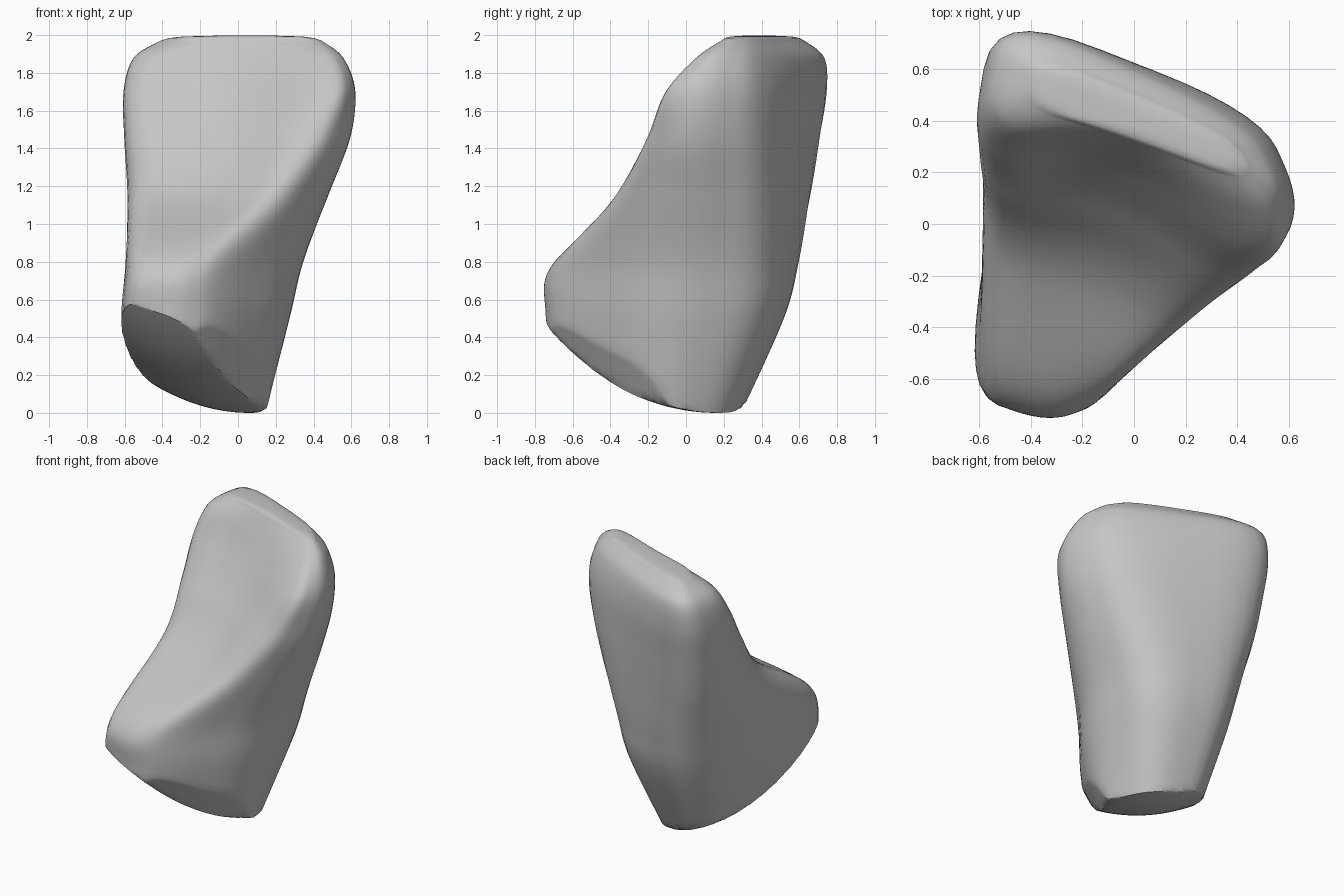
import bpy
import bmesh
from mathutils import Vector

cube = bpy.data.objects.get("Cube")
if cube:
    bpy.data.objects.remove(cube, do_unlink=True)

# Height, then corners: back left, back right, right, front right, front middle, front left
SECTIONS = [
    (0.00, (-.36, .32), (.07, .25), (.18, -.16), (-.14, -.62), (-.38, -.70), (-.66, -.58)),
    (0.50, (-.45, .56), (.22, .45), (.30, -.15), (-.12, -.69), (-.35, -.76), (-.67, -.64)),
    (0.80, (-.51, .66), (.30, .48), (.37, -.11), (-.08, -.66), (-.30, -.71), (-.63, -.61)),
    (1.15, (-.54, .74), (.40, .47), (.51, -.03), (.20, -.43), (-.13, -.21), (-.61, -.10)),
    (1.45, (-.55, .80), (.47, .45), (.63, .02), (.40, -.27), (-.10, .06), (-.63, .12)),
    (1.70, (-.54, .84), (.49, .43), (.65, .08), (.52, -.17), (-.10, .24), (-.64, .27)),
    (1.88, (-.50, .82), (.44, .40), (.58, .14), (.48, .02), (-.08, .32), (-.58, .37)),
    (1.97, (-.40, .68), (.34, .37), (.46, .22), (.40, .17), (-.05, .34), (-.42, .45)),
]
ROUND = 0.4
STEPS = 8


def spline(p, q, r, s, t):
    """Smooth interpolation from q to r."""
    return q + 0.5 * t * (r - p + t * (2 * p - 5 * q + 4 * r - s + t * (3 * (q - r) + s - p)))


def rounded(corners):
    """Polygon with each corner replaced by a soft curve."""
    ring = []
    n = len(corners)
    for i, c in enumerate(corners):
        a = c.lerp(corners[i - 1], ROUND)
        b = c.lerp(corners[(i + 1) % n], ROUND)
        for k in range(STEPS):
            t = k / (STEPS - 1)
            ring.append(a.lerp(c, t).lerp(c.lerp(b, t), t))
        end = corners[(i + 1) % n].lerp(c, ROUND)
        ring.append(b.lerp(end, 0.5))
    return ring


def shrunk(ring, amount, lift=0.0):
    mid = sum(ring, Vector()) / len(ring)
    return [mid.lerp(p, amount) + Vector((0, 0, lift)) for p in ring]


def floor(p):
    """Shallow bowl with a chipped right edge, forming the underside."""
    bowl = 0.58 * (p.x - 0.06) ** 2 + 0.5 * (p.y - 0.16) ** 2
    return bowl + 1.5 * max(0, p.x - 0.6 * p.y - 0.2)


# Body rings, blended between the sections
keys = [rounded([Vector((x, y, s[0])) for x, y in s[1:]]) for s in SECTIONS]
rings = []
last = len(keys) - 1
for i in range(last):
    quad = [keys[max(i - 1, 0)], keys[i], keys[i + 1], keys[min(i + 2, last)]]
    for k in range(12):
        rings.append([spline(*pts, k / 12) for pts in zip(*quad)])
rings.append(keys[-1])

# Closing rings below and on the crown
rings = [shrunk(rings[0], k / 16) for k in range(1, 16)] + rings
rings += [shrunk(keys[-1], f, h) for f, h in ((.9, .014), (.75, .022), (.5, .026), (.2, .028))]

bm = bmesh.new()
loops = []
for ring in rings:
    loops.append([bm.verts.new((p.x, p.y, max(p.z, floor(p)))) for p in ring])
for low, high in zip(loops, loops[1:]):
    for j in range(len(low)):
        bm.faces.new((low[j - 1], low[j], high[j], high[j - 1]))
bm.faces.new(loops[0])
bm.faces.new(loops[-1])
bmesh.ops.recalc_face_normals(bm, faces=bm.faces)

mesh = bpy.data.meshes.new("rock")
bm.to_mesh(mesh)
bm.free()
rock = bpy.data.objects.new("rock", mesh)
bpy.context.collection.objects.link(rock)

# Plain stone colour
stone = bpy.data.materials.new("stone_grey")
stone.use_nodes = True
colour = (0.56, 0.56, 0.56, 1)
stone.diffuse_color = colour
stone.node_tree.nodes["Principled BSDF"].inputs["Base Color"].default_value = colour
mesh.materials.append(stone)

bpy.context.view_layer.objects.active = rock
rock.select_set(True)
bpy.ops.object.shade_smooth_by_angle(angle=0.6)
